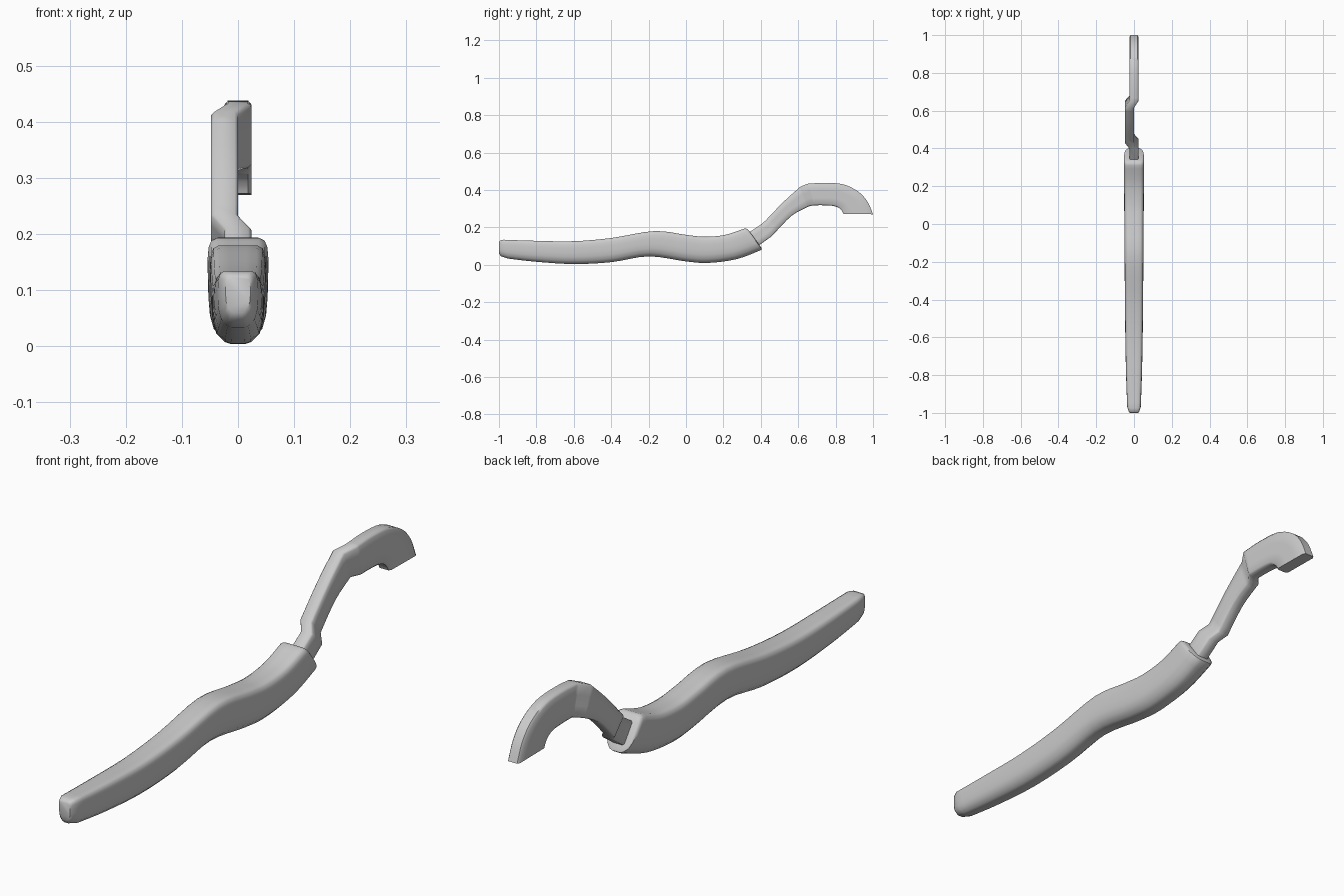
import bpy, bmesh
from mathutils import Vector

if "Cube" in bpy.data.objects:
    bpy.data.objects.remove(bpy.data.objects["Cube"])


def catmull(keys, steps):
    """Smoothly interpolate a list of equal-length tuples."""
    out = []
    for i in range(len(keys) - 1):
        p = [Vector(keys[min(max(i + k, 0), len(keys) - 1)]) for k in (-1, 0, 1, 2)]
        for s in range(steps):
            t = s / steps
            out.append(0.5 * (2 * p[1] + (p[2] - p[0]) * t
                              + (2 * p[0] - 5 * p[1] + 4 * p[2] - p[3]) * t * t
                              + (3 * p[1] - p[0] - 3 * p[2] + p[3]) * t ** 3))
    return out + [Vector(keys[-1])]


def loft(name, sections, profile, angle):
    """Skin sections (top y, top z, bottom y, bottom z, half width, centre x)."""
    bm = bmesh.new()
    rings = []
    for ty, tz, by, bz, w, cx in sections:
        rings.append([bm.verts.new((cx + u * w, by + (ty - by) * v, bz + (tz - bz) * v))
                      for u, v in profile])
    n = len(profile)
    for a, b in zip(rings, rings[1:]):
        for i in range(n):
            j = (i + 1) % n
            bm.faces.new((a[i], a[j], b[j], b[i]))
    bm.faces.new(rings[0])
    bm.faces.new(rings[-1])
    bmesh.ops.recalc_face_normals(bm, faces=bm.faces)
    mesh = bpy.data.meshes.new(name)
    bm.to_mesh(mesh)
    bm.free()
    ob = bpy.data.objects.new(name, mesh)
    bpy.context.collection.objects.link(ob)
    bpy.ops.object.select_all(action='DESELECT')
    ob.select_set(True)
    bpy.context.view_layer.objects.active = ob
    bpy.ops.object.shade_smooth_by_angle(angle=angle)
    return ob


def mirror_profile(half):
    return half + [(-u, v) for u, v in reversed(half)]


# wavy grip: rounded butt, swelling body, slanted front end
grip_half = [(.28, 0), (.52, .03), (.83, .15), (.96, .32), (1, .5),
             (1, .7), (.97, .86), (.88, .96), (.68, 1), (.3, 1)]
butt = [(-1, .122, -1, .06, .022, 0), (-.994, .13, -.99, .046, .028, 0)]
body = catmull([(-.975, .134, -.95, .033, .036, 0),
                (-.8, .128, -.8, .016, .042, 0),
                (-.6, .126, -.6, .004, .046, 0),
                (-.4, .143, -.4, .014, .048, 0),
                (-.17, .18, -.2, .045, .050, 0),
                (.0, .16, .0, .018, .051, 0),
                (.1, .150, .12, .010, .052, 0),
                (.21, .160, .27, .030, .053, 0),
                (.31, .193, .395, .076, .054, 0)], 4)
rim = [(.322, .194, .405, .083, .052, 0), (.334, .186, .402, .093, .046, 0)]
loft("handle", butt + body + rim, mirror_profile(grip_half), 0.8)

# hooked blade: bar with two sideways jogs, cut level at the tip
bar_half = [(.75, 0), (1, .06), (1, .35), (1, .65), (1, .94), (.75, 1)]
W, S = .024, -.024
neck = [(.31, .155, .37, .09, W, 0), (.395, .211, .455, .150, W, 0)]
arm = catmull([(.425, .236, .48, .176, W, S),
               (.52, .335, .565, .262, W, S),
               (.612, .418, .655, .312, W, S)], 4)
hook = catmull([(.65, .433, .682, .318, W, 0),
                (.74, .438, .74, .318, W, 0),
                (.84, .430, .79, .314, W, 0),
                (.92, .392, .82, .302, W, 0),
                (.97, .338, .835, .286, W, 0),
                (1.0, .270, .842, .272, W, 0)], 4)
loft("hooked_blade", neck + arm + hook, mirror_profile(bar_half), 0.9)
